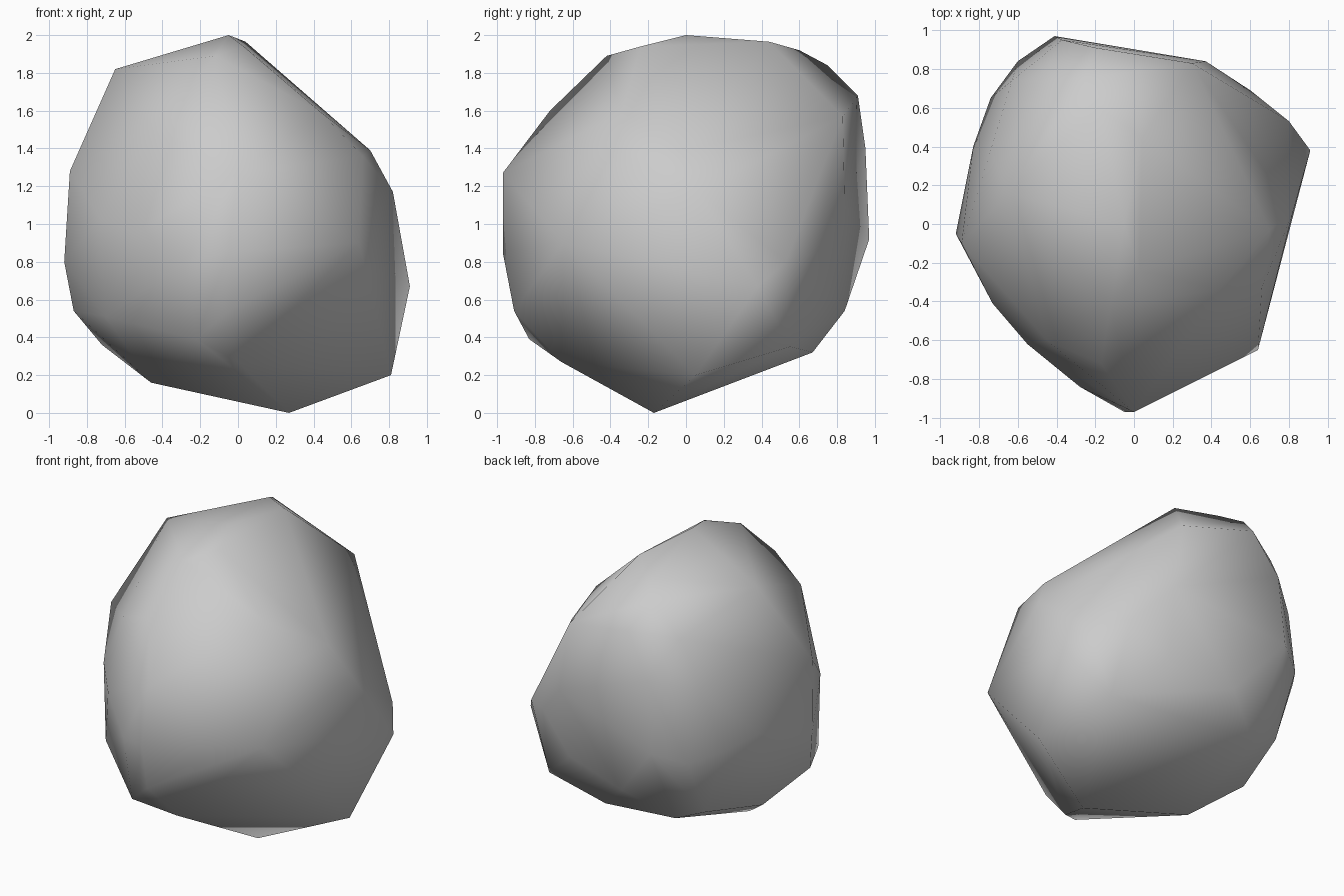
import bpy
import bmesh

# Corner points of the chipped boulder, grouped by region
top = [(-.05, 0, 2), (.03, -.24, 1.94), (.04, .44, 1.965), (-.18, .6, 1.92),
       (-.26, .75, 1.84), (-.12, -.42, 1.89), (-.65, .16, 1.82), (.44, -.34, 1.59)]
front = [(-.17, -.72, 1.6), (-.45, -.6, 1.49), (0, -.97, 1.27), (-.05, -.97, .85),
         (-.05, -.91, .54), (-.22, -.83, .39), (0, -.66, .27), (-.28, -.84, .8),
         (-.55, -.62, .95)]
left = [(-.7, -.43, .51), (-.73, -.41, 1.03), (-.89, -.1, 1.28), (-.92, -.05, .8),
        (-.87, -.1, .54), (-.83, .4, .95), (-.74, .65, .9), (-.74, .38, 1.5)]
bottom = [(-.46, -.03, .16), (-.72, .2, .36), (.27, -.17, 0), (.81, .05, .2),
          (.14, .67, .32), (.65, .55, .35), (-.39, .67, .36), (-.6, .65, .45)]
right = [(.91, .38, .67), (.82, .06, 1.17), (.7, -.03, 1.39), (.66, -.33, 1.36),
         (.64, -.65, .9), (.8, .53, .8), (.6, .69, .85)]
back = [(-.2, .91, 1.68), (.3, .83, 1.57), (.37, .84, 1.1), (-.41, .97, .92),
        (-.37, .95, 1.4), (-.1, .84, .54), (-.6, .84, .85), (-.48, .75, 1.64),
        (-.63, .74, 1.32), (.35, .76, .62)]

# Wrap the corners in a convex shell
bm = bmesh.new()
for p in top + front + left + bottom + right + back:
    bm.verts.new(p)
bmesh.ops.convex_hull(bm, input=bm.verts[:])
loose = [v for v in bm.verts if not v.link_faces]
bmesh.ops.delete(bm, geom=loose, context='VERTS')
bmesh.ops.recalc_face_normals(bm, faces=bm.faces[:])

# Smooth shaded boulder
for f in bm.faces:
    f.smooth = True
mesh = bpy.data.meshes.new("boulder")
bm.to_mesh(mesh)
bm.free()
boulder = bpy.data.objects.new("boulder", mesh)
bpy.context.collection.objects.link(boulder)
